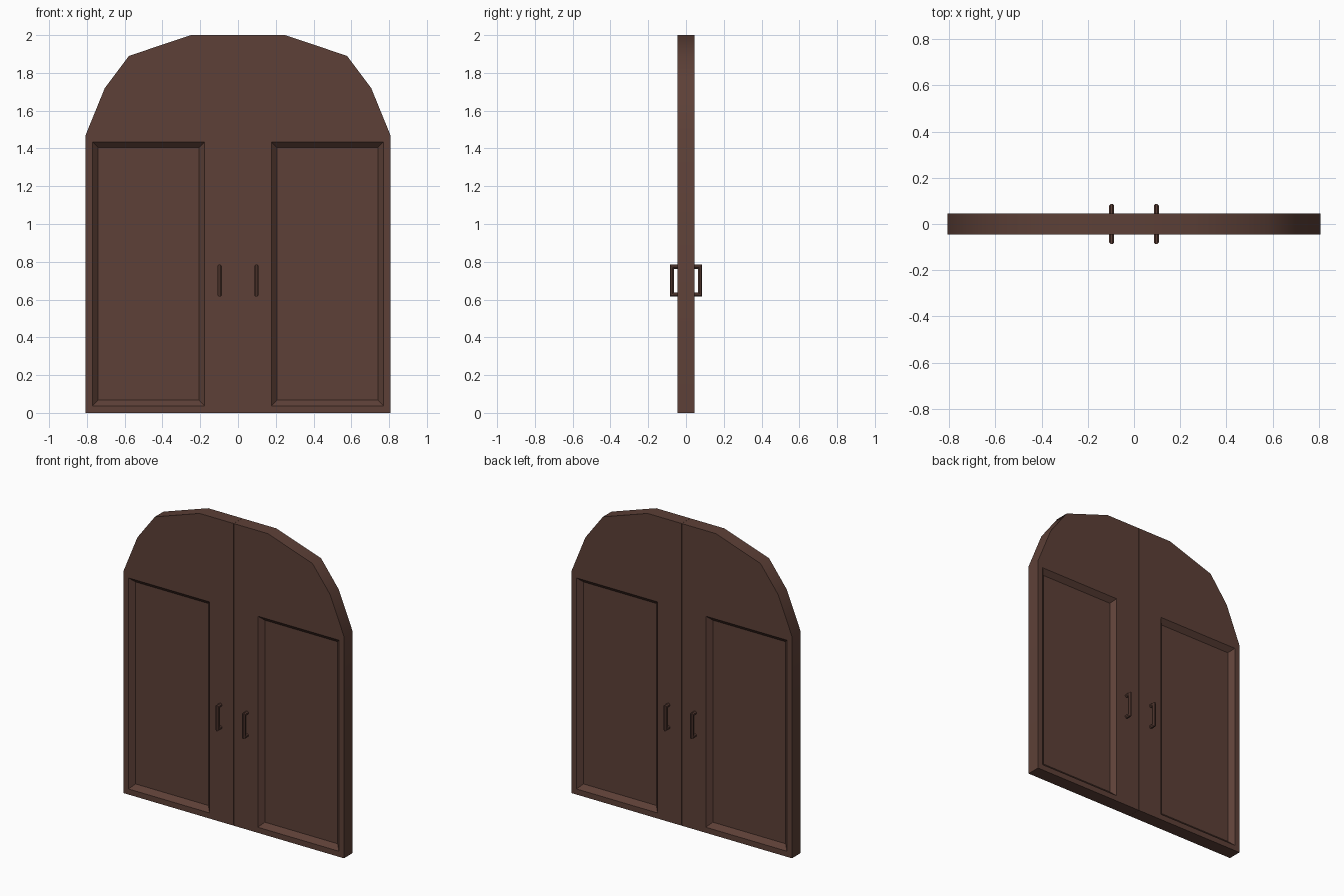
import bpy, bmesh, math

if "Cube" in bpy.data.objects:
    bpy.data.objects.remove(bpy.data.objects["Cube"])

wood = bpy.data.materials.new("dark_brown_wood")
wood.diffuse_color = (0.109, 0.051, 0.038, 1)
wood.use_nodes = True
wood.node_tree.nodes["Principled BSDF"].inputs["Base Color"].default_value = wood.diffuse_color

T = 0.045        # half thickness of the door
DEPTH = 0.03     # panel recess depth
OUTLINE = [(0.0005, 0), (0.807, 0), (0.807, 1.47), (0.705, 1.72),
           (0.577, 1.89), (0.25, 2), (0.0005, 2)]


def rect(x0, x1, z0, z1):
    return [(x0, z0), (x1, z0), (x1, z1), (x0, z1)]


PANEL = rect(0.177, 0.77, 0.037, 1.434)
INNER = rect(0.207, 0.74, 0.067, 1.404)


def finish(bm, name):
    bmesh.ops.recalc_face_normals(bm, faces=bm.faces[:])
    me = bpy.data.meshes.new(name)
    bm.to_mesh(me)
    bm.free()
    me.materials.append(wood)
    ob = bpy.data.objects.new(name, me)
    bpy.context.collection.objects.link(ob)
    bpy.ops.object.select_all(action='DESELECT')
    ob.select_set(True)
    bpy.context.view_layer.objects.active = ob
    bpy.ops.object.shade_smooth_by_angle(angle=math.radians(40))


def bridge(bm, a, b, closed=True):
    n = len(a)
    for i in range(n):
        j = (i + 1) % n
        bm.faces.new((a[i], a[j], b[j], b[i]))


# Door leaf: arched half with a recessed panel on both faces
def leaf(side, name):
    bm = bmesh.new()
    rims = []
    for s in (-1, 1):
        def loop(pts, y):
            return [bm.verts.new((side * x, s * y, z)) for x, z in pts]
        outer, panel, inner = loop(OUTLINE, T), loop(PANEL, T), loop(INNER, T - DEPTH)
        edges = [bm.edges.new((l[i], l[(i + 1) % len(l)]))
                 for l in (outer, panel) for i in range(len(l))]
        bmesh.ops.triangle_fill(bm, edges=edges, use_beauty=True,
                                use_dissolve=False, normal=(0, s, 0))
        bridge(bm, panel, inner)
        bm.faces.new(inner)
        rims.append(outer)
    bridge(bm, *rims)
    finish(bm, name)


# Pull handle: round bar bent into a bracket with mitred corners
def handle(side, s, name):
    bm = bmesh.new()
    r, n, zc, h, out = 0.011, 8, 0.70, 0.074, 0.075
    rings = []
    for y, zs, corner in ((T - 0.005, 1, 0), (out, 1, 1), (out, -1, 1), (T - 0.005, -1, 0)):
        ring = []
        for k in range(n):
            a = 2 * math.pi * (k + 0.5) / n
            k2 = r / math.cos(math.pi / n)
            o, w = k2 * math.cos(a), k2 * math.sin(a)
            ring.append(bm.verts.new((side * 0.097 + w, s * (y + corner * o),
                                      zc + zs * (h + o))))
        rings.append(ring)
    for a, b in zip(rings, rings[1:]):
        bridge(bm, a, b)
    bm.faces.new(rings[0])
    bm.faces.new(rings[-1])
    finish(bm, name)


for side, label in ((-1, "left"), (1, "right")):
    leaf(side, label + "_door_leaf")
    for s, face in ((-1, "front"), (1, "back")):
        handle(side, s, f"{label}_{face}_handle")
